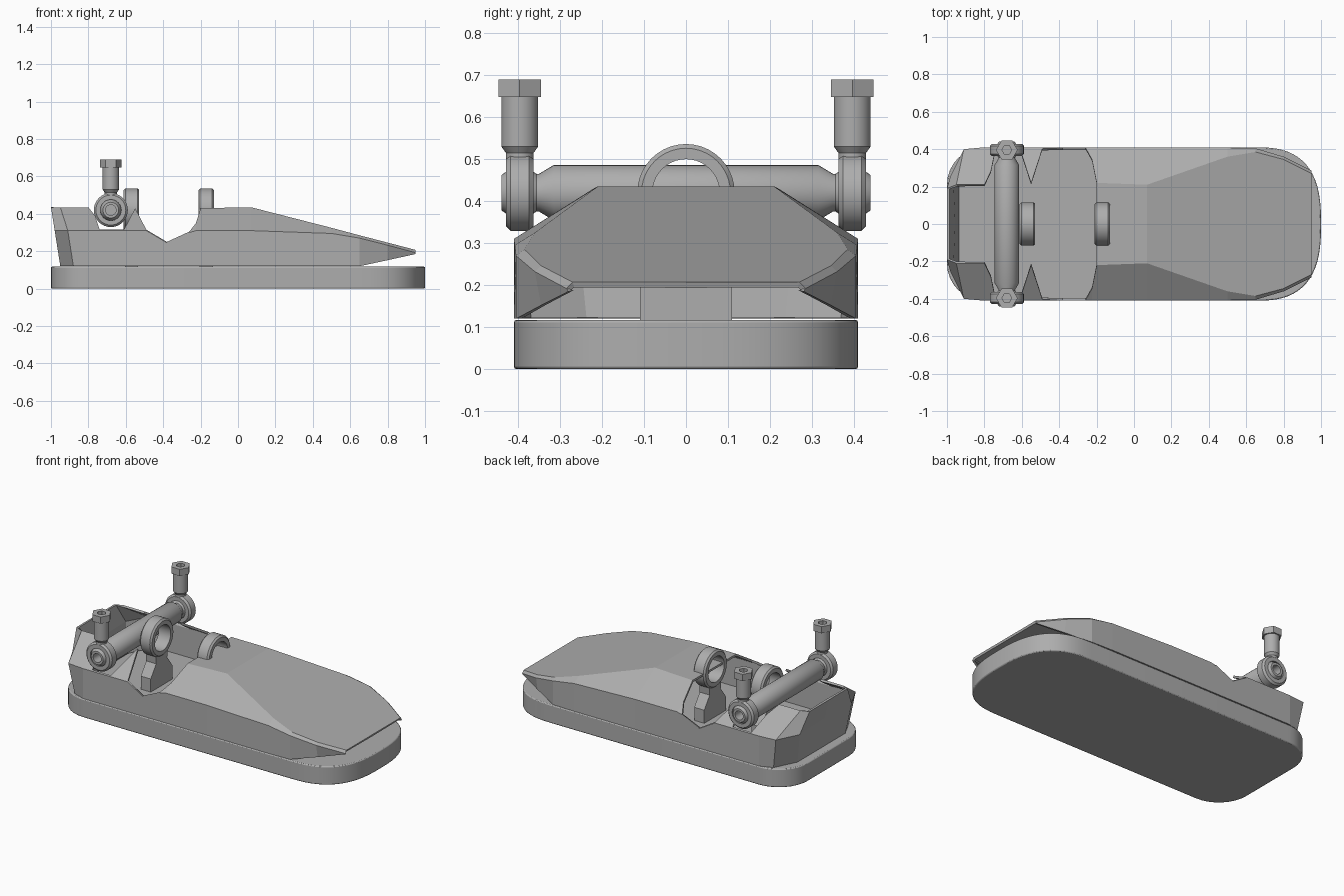
import bpy, bmesh, math

if "Cube" in bpy.data.objects:
    bpy.data.objects.remove(bpy.data.objects["Cube"], do_unlink=True)

grey = bpy.data.materials.new("plain_grey")
grey.use_nodes = True
COLOUR = (0.42, 0.42, 0.42, 1)
grey.diffuse_color = COLOUR
for node in grey.node_tree.nodes:
    if node.type == 'BSDF_PRINCIPLED':
        node.inputs["Base Color"].default_value = COLOUR


def finish(name, bm, smooth=False, fix=True):
    bmesh.ops.remove_doubles(bm, verts=bm.verts, dist=0.0001)
    if fix:
        bmesh.ops.recalc_face_normals(bm, faces=bm.faces)
    me = bpy.data.meshes.new(name)
    bm.to_mesh(me)
    bm.free()
    me.materials.append(grey)
    ob = bpy.data.objects.new(name, me)
    bpy.context.collection.objects.link(ob)
    if smooth:
        bpy.ops.object.select_all(action='DESELECT')
        ob.select_set(True)
        bpy.context.view_layer.objects.active = ob
        bpy.ops.object.shade_smooth_by_angle(angle=math.radians(35))
    return ob


def lathe(name, profile, axis, loc, segs=32, closed=False):
    """Spin (radius, distance) points around an axis."""
    bm = bmesh.new()
    rings = []
    for r, h in profile:
        ring = []
        for i in range(segs):
            a = math.tau * i / segs
            c, s = r * math.cos(a), r * math.sin(a)
            p = {'X': (h, c, s), 'Y': (c, h, s), 'Z': (c, s, h)}[axis]
            ring.append(bm.verts.new([p[k] + loc[k] for k in range(3)]))
        rings.append(ring)
    pairs = list(zip(rings, rings[1:]))
    if closed:
        pairs.append((rings[-1], rings[0]))
    for a, b in pairs:
        for i in range(segs):
            j = (i + 1) % segs
            bm.faces.new((a[i], a[j], b[j], b[i]))
    return finish(name, bm, segs > 8)


def prism(name, points, offset, smooth=False):
    """Extrude a flat outline by an offset vector."""
    bm = bmesh.new()
    face = bm.faces.new([bm.verts.new(p) for p in points])
    new = bmesh.ops.extrude_face_region(bm, geom=[face])["geom"]
    bmesh.ops.translate(bm, vec=offset, verts=[v for v in new if isinstance(v, bmesh.types.BMVert)])
    return finish(name, bm, smooth)


# Sole: squared round toe, rounded heel corners
half = []
for i in range(17):
    a = math.pi / 2 * i / 16
    p = 2 / 2.7
    half.append((0.65 + 0.35 * math.cos(a) ** p, 0.41 * math.sin(a) ** p))
for i in range(9):
    a = math.pi / 2 * (1 + i / 8)
    half.append((-0.8 + 0.2 * math.cos(a), 0.21 + 0.2 * math.sin(a)))
outline = half + [(x, -y) for x, y in reversed(half) if y > 0.001]
sole = prism("sole", [(x, y, 0) for x, y in outline], (0, 0, 0.117), True)
bev = sole.modifiers.new("soft_rim", 'BEVEL')
bev.width = 0.006
bev.segments = 2
bev.limit_method = 'ANGLE'
bev.angle_limit = math.radians(60)

# Shell: columns of bottom, knee and rim points from heel to toe, one half
KNEE, TOP, WIDE, NARROW = 0.31, 0.435, 0.41, 0.21
columns = [
    [(-0.95, 0, 0.12), (-0.97, 0, KNEE), (-1, 0, TOP)],
    [(-0.95, 0.24, 0.12), (-0.98, 0.26, KNEE), (-1, 0.19, TOP)],
    [(-0.88, 0.38, 0.12), (-0.91, 0.4, KNEE), (-0.95, NARROW, TOP)],
]
# Cut-down rim along the open part
for x, rim in [(-0.8, TOP), (-0.765, 0.39), (-0.74, 0.315), (-0.61, 0.315), (-0.55, 0.43),
               (-0.49, 0.315), (-0.38, 0.25), (-0.26, 0.305), (-0.225, 0.35)]:
    f = max(0, (rim - KNEE) / (TOP - KNEE))
    columns.append([(x, WIDE, 0.12), (x, WIDE, min(KNEE, rim - 0.005)),
                    (x, WIDE - (WIDE - NARROW) * f, rim)])
open_count = len(columns)
# Closed instep and toe
for x, bottom, knee, top in [
        (-0.2, (WIDE, 0.12), (WIDE, KNEE), (0.22, 0.43)),
        (0.07, (WIDE, 0.12), (WIDE, KNEE), (0.21, TOP)),
        (0.5, (WIDE, 0.12), (0.408, 0.295), (0.36, 0.325)),
        (0.65, (0.405, 0.12), (0.405, 0.27), (0.385, 0.285)),
        (0.8, (0.345, 0.152), (0.36, 0.232), (0.345, 0.246)),
        (0.95, (0.28, 0.185), (0.285, 0.192), (0.27, 0.207))]:
    columns.append([(x, *bottom), (x, *knee), (x, *top), (x, 0, top[1])])
bm = bmesh.new()
grid = [[bm.verts.new(p) for p in col] for col in columns]
for i in range(len(grid) - 1):
    a, b = grid[i], grid[i + 1]
    for k in range(min(len(a), len(b)) - 1):
        bm.faces.new((a[k], a[k + 1], b[k + 1], b[k]))
shell = finish("shoe_shell", bm, fix=False)
mir = shell.modifiers.new("both_sides", 'MIRROR')
mir.use_axis = (False, True, False)
thick = shell.modifiers.new("wall", 'SOLIDIFY')
thick.thickness = 0.014
thick.offset = -1

# Two ring brackets on flared stems
stem = [(0.11, 0.11), (0.11, 0.2), (0.055, 0.275), (0.06, 0.335)]
for tag, x in (("rear", -0.57), ("front", -0.17)):
    pts = stem + [(-y, z) for y, z in reversed(stem)]
    prism(tag + "_bracket_stem", [(x - 0.035, y, z) for y, z in pts], (0.07, 0, 0))
    lathe(tag + "_bracket_ring",
          [(0.08, -0.042), (0.106, -0.042), (0.116, -0.032), (0.116, 0.032), (0.106, 0.042), (0.08, 0.042)],
          'X', (x, 0, 0.42), 40, True)

# Cross bar
BX, BZ = -0.68, 0.42
lathe("cross_bar", [(0, -0.37), (0.045, -0.37), (0.045, -0.35), (0.066, -0.315),
                    (0.066, 0.315), (0.045, 0.35), (0.045, 0.37), (0, 0.37)], 'Y', (BX, 0, BZ))

# Rod ends with upright shanks and hex nuts
for tag, side in (("left", 1), ("right", -1)):
    y = side * 0.396
    lathe(tag + "_rod_eye", [(0.056, -0.033), (0.08, -0.033), (0.091, -0.022),
                             (0.091, 0.022), (0.08, 0.033), (0.056, 0.033)], 'Y', (BX, y, BZ), 32, True)
    lathe(tag + "_rod_ball", [(0.028, -0.044), (0.042, -0.044), (0.057, -0.022), (0.06, 0),
                              (0.057, 0.022), (0.042, 0.044), (0.028, 0.044)], 'Y', (BX, y, BZ), 32, True)
    lathe(tag + "_rod_shank", [(0, 0.49), (0.033, 0.49), (0.033, 0.515), (0.044, 0.53),
                               (0.044, 0.655), (0, 0.655)], 'Z', (BX, y, 0))
    lathe(tag + "_hex_nut", [(0, 0.648), (0.058, 0.648), (0.058, 0.69), (0.026, 0.69),
                             (0.026, 0.66), (0, 0.66)], 'Z', (BX, y, 0), 6)
